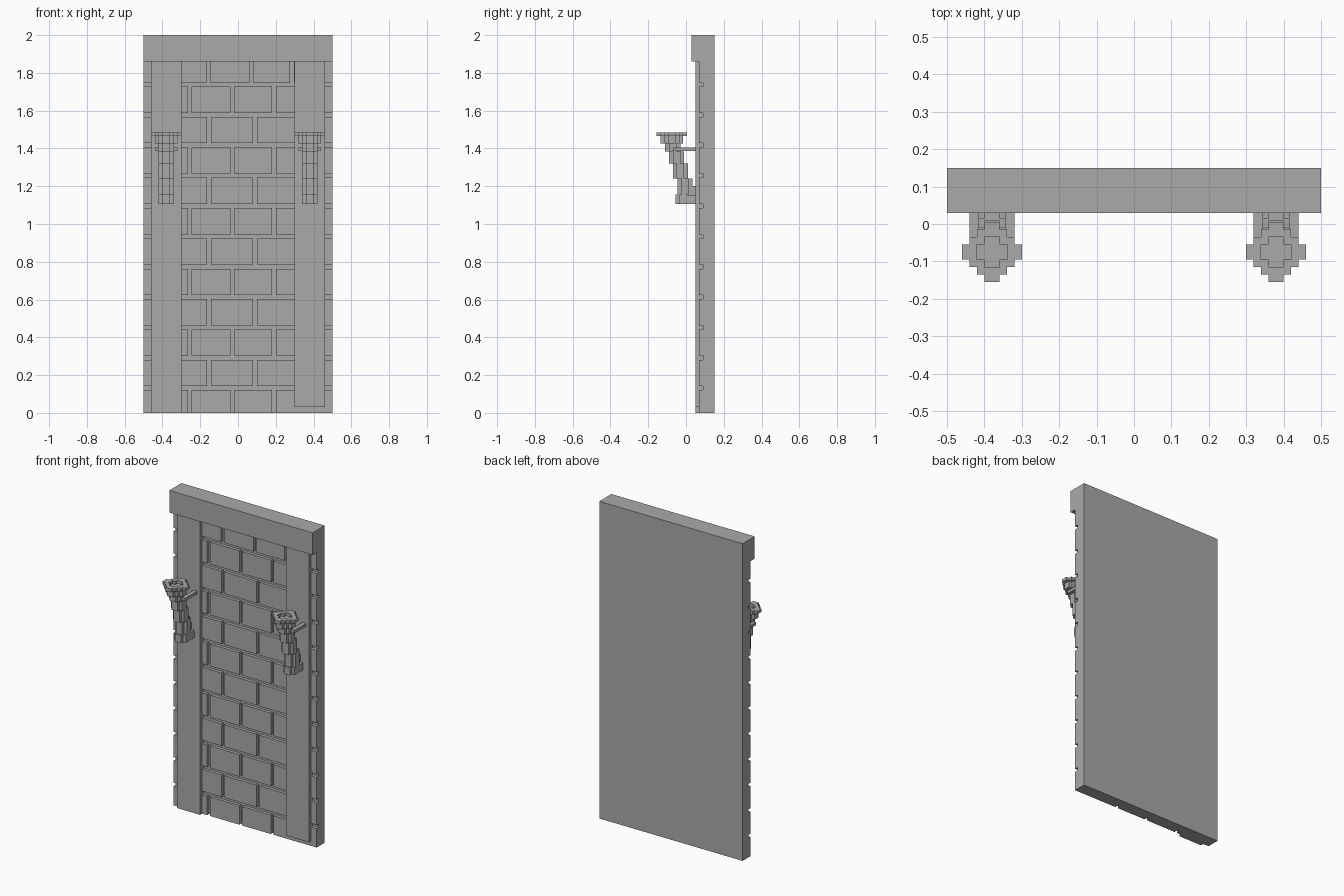
import bpy
import bmesh
from mathutils import Matrix, Vector

if "Cube" in bpy.data.objects:
    bpy.data.objects.remove(bpy.data.objects["Cube"], do_unlink=True)

# Single stone grey
stone = bpy.data.materials.new("stone_grey")
stone.use_nodes = True
GREY = (0.4, 0.4, 0.4, 1)
stone.diffuse_color = GREY
stone.node_tree.nodes["Principled BSDF"].inputs["Base Color"].default_value = GREY


def box(bm, lo, hi):
    lo, hi = Vector(lo), Vector(hi)
    size = Matrix.Diagonal((hi - lo).to_4d())
    size[3][3] = 1
    bmesh.ops.create_cube(bm, size=1, matrix=Matrix.Translation((lo + hi) / 2) @ size)


def stepped_disc(bm, x, y, z0, z1, outer, inner=0):
    """Extruded diamond of square cells, optionally hollow."""
    part = bmesh.new()
    bmesh.ops.create_grid(part, x_segments=8, y_segments=8, size=0.08)
    drop = []
    for f in part.faces:
        c = f.calc_center_median()
        reach = abs(c.x) + abs(c.y)
        if reach > outer + 0.005 or reach < inner + 0.005:
            drop.append(f)
    bmesh.ops.delete(part, geom=drop, context='FACES')
    ext = bmesh.ops.extrude_face_region(part, geom=part.faces[:])
    top = [v for v in ext["geom"] if isinstance(v, bmesh.types.BMVert)]
    bmesh.ops.translate(part, verts=top, vec=(0, 0, z1 - z0))
    bmesh.ops.translate(part, verts=part.verts[:], vec=(x, y, z0))
    bmesh.ops.recalc_face_normals(part, faces=part.faces[:])
    tmp = bpy.data.meshes.new("tmp")
    part.to_mesh(tmp)
    part.free()
    bm.from_mesh(tmp)
    bpy.data.meshes.remove(tmp)


def finish(name, bm):
    mesh = bpy.data.meshes.new(name)
    bm.to_mesh(mesh)
    bm.free()
    mesh.materials.append(stone)
    obj = bpy.data.objects.new(name, mesh)
    bpy.context.collection.objects.link(obj)


def block(name, lo, hi):
    bm = bmesh.new()
    box(bm, lo, hi)
    finish(name, bm)


# Backing wall, lintel and pilasters
TOP = 1.86
block("mortar_wall", (-0.5, 0.09, 0), (0.5, 0.15, TOP))
block("lintel", (-0.5, 0.03, TOP), (0.5, 0.15, 2))
block("right_pilaster", (-0.46, 0.05, 0), (-0.3, 0.09, TOP))
block("left_pilaster", (0.3, 0.05, 0.03), (0.46, 0.09, TOP))

# Brick courses with staggered joints
PITCH, GAP = 0.1607, 0.02
bm = bmesh.new()
for row in range(12):
    z1 = 0.12 + row * PITCH
    z0 = max(0, z1 - PITCH + 0.022)
    joints = (-0.153, 0.09) if row % 2 else (-0.255, -0.03, 0.19)
    if row == 11:
        joints = (-0.157, 0.07, 0.286)
    starts = [-0.5] + [j + GAP / 2 for j in joints]
    ends = [j - GAP / 2 for j in joints] + [0.5]
    for x0, x1 in zip(starts, ends):
        box(bm, (x0, 0.07, z0), (x1, 0.09, min(z1, TOP)))
finish("bricks", bm)

# Wall torches: stacked layers (centre y, bottom, top, radius, hollow radius)
LAYERS = [
    (-0.015, 1.105, 1.155, 0.04, 0),
    (-0.005, 1.155, 1.24, 0.04, 0),
    (-0.03, 1.24, 1.32, 0.04, 0),
    (-0.05, 1.32, 1.385, 0.04, 0),
    (-0.07, 1.385, 1.425, 0.04, 0),
    (-0.075, 1.425, 1.465, 0.06, 0),
    (-0.075, 1.465, 1.485, 0.08, 0.04),
]
for side, x in (("right", -0.38), ("left", 0.38)):
    bm = bmesh.new()
    for y, z0, z1, outer, inner in LAYERS:
        stepped_disc(bm, x, y, z0, z1, outer, inner)
    finish(side + "_torch", bm)

    # Foot plate and arms holding the torch to the wall
    bm = bmesh.new()
    box(bm, (x - 0.04, -0.01, 1.107), (x + 0.04, 0.05, 1.153))
    box(bm, (x - 0.02, 0.02, 1.153), (x + 0.02, 0.05, 1.2))
    for s in (-1, 1):
        a, b = sorted((x + s * 0.035, x + s * 0.06))
        box(bm, (a, -0.07, 1.387), (b, 0.05, 1.405))
    finish(side + "_torch_bracket", bm)
